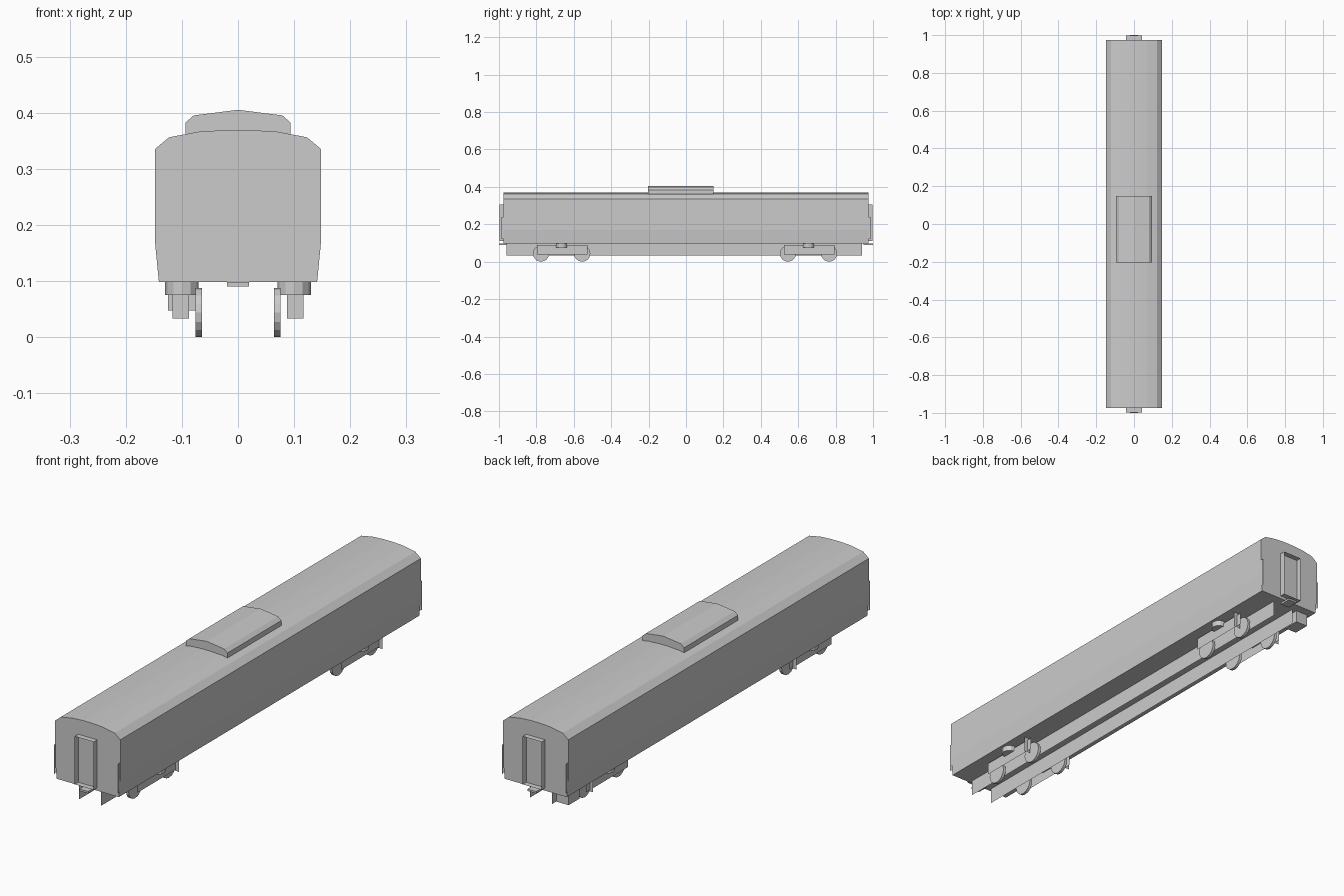
import bpy, bmesh, math
from mathutils import Matrix, Vector

if "Cube" in bpy.data.objects:
    bpy.data.objects.remove(bpy.data.objects["Cube"])


def finish(name, bm):
    bmesh.ops.recalc_face_normals(bm, faces=bm.faces)
    me = bpy.data.meshes.new(name)
    bm.to_mesh(me)
    bm.free()
    ob = bpy.data.objects.new(name, me)
    bpy.context.collection.objects.link(ob)
    return ob


def extrude_profile(name, half, y0, y1):
    """Mirror a half profile (x, z), bottom to top, and extrude it along y."""
    pts = half + [(-x, z) for x, z in reversed(half) if x > 0]
    bm = bmesh.new()
    face = bm.faces.new([bm.verts.new((x, y0, z)) for x, z in pts])
    ext = bmesh.ops.extrude_face_region(bm, geom=[face])
    verts = [v for v in ext["geom"] if isinstance(v, bmesh.types.BMVert)]
    bmesh.ops.translate(bm, verts=verts, vec=(0, y1 - y0, 0))
    return finish(name, bm)


def box(name, x0, x1, y0, y1, z0, z1):
    bm = bmesh.new()
    bmesh.ops.create_cube(bm, size=1)
    bmesh.ops.scale(bm, verts=bm.verts, vec=(x1 - x0, y1 - y0, z1 - z0))
    bmesh.ops.translate(bm, verts=bm.verts,
                        vec=((x0 + x1) / 2, (y0 + y1) / 2, (z0 + z1) / 2))
    return finish(name, bm)


def sheet(name, corner, u, v):
    """Flat single-sided plate spanned by two edge vectors."""
    c, u, v = Vector(corner), Vector(u), Vector(v)
    bm = bmesh.new()
    bm.faces.new([bm.verts.new(p) for p in (c, c + u, c + u + v, c + v)])
    return finish(name, bm)


def cylinder(name, center, radius, depth, sides, axis="Z"):
    rot = Matrix.Rotation(math.pi / 2, 4, "Y") if axis == "X" else Matrix()
    bm = bmesh.new()
    bmesh.ops.create_cone(bm, cap_ends=True, segments=sides, radius1=radius,
                          radius2=radius, depth=depth,
                          matrix=Matrix.Translation(center) @ rot)
    return finish(name, bm)


# carriage body and roof unit
extrude_profile("body", [(0.141, 0.098), (0.148, 0.17), (0.148, 0.335), (0.123, 0.356),
                         (0.07, 0.366), (0.02, 0.369)], -0.975, 0.975)
extrude_profile("roof_unit", [(0.094, 0.355), (0.094, 0.382), (0.079, 0.395),
                              (0, 0.405)], -0.203, 0.147)

for e, end in ((-1, "front"), (1, "rear")):
    y = 0.975 * e
    out = (0, 0.023 * e, 0)
    # open gangway frame around the end door
    for s in (-1, 1):
        sheet(end + "_gangway_side", (0.043 * s, y, 0.11), out, (0, 0, 0.197))
        # corner handrail plates
        sheet(end + "_handrail", (0.146 * s, y, 0.12), (0, 0.011 * e, 0), (0, 0, 0.12))
    for z in (0.11, 0.307):
        sheet(end + "_gangway_plate", (-0.043, y, z), (0.086, 0, 0), out)
    # coupler
    box(end + "_coupler", -0.02, 0.02, min(0.95 * e, e), max(0.95 * e, e), 0.09, 0.098)

for s, side in ((-1, "left"), (1, "right")):
    # long underframe plate
    sheet(side + "_underframe", (0.05 * s, -0.96, 0.032), (0, 1.9, 0), (0, 0, 0.067))
    for yc in (-0.665, 0.655):
        # bogie side frame, bracket and air spring
        sheet(side + "_bogie_frame", (0.102 * s, yc - 0.132, 0.038), (0, 0.27, 0), (0, 0, 0.05))
        sheet(side + "_bogie_bracket", (0.087 * s, yc + 0.115, 0.033),
              (0.03 * s, 0, 0), (0, 0, 0.065))
        cylinder(side + "_air_spring", (0.1 * s, yc, 0.087), 0.03, 0.024, 12)
        for dy in (-0.11, 0.11):
            cylinder(side + "_wheel", (0.07 * s, yc + dy, 0.0435), 0.0435, 0.012, 16, "X")

# equipment box under the rear left corner
box("equipment_box", -0.125, -0.07, 0.87, 0.94, 0.047, 0.1)
